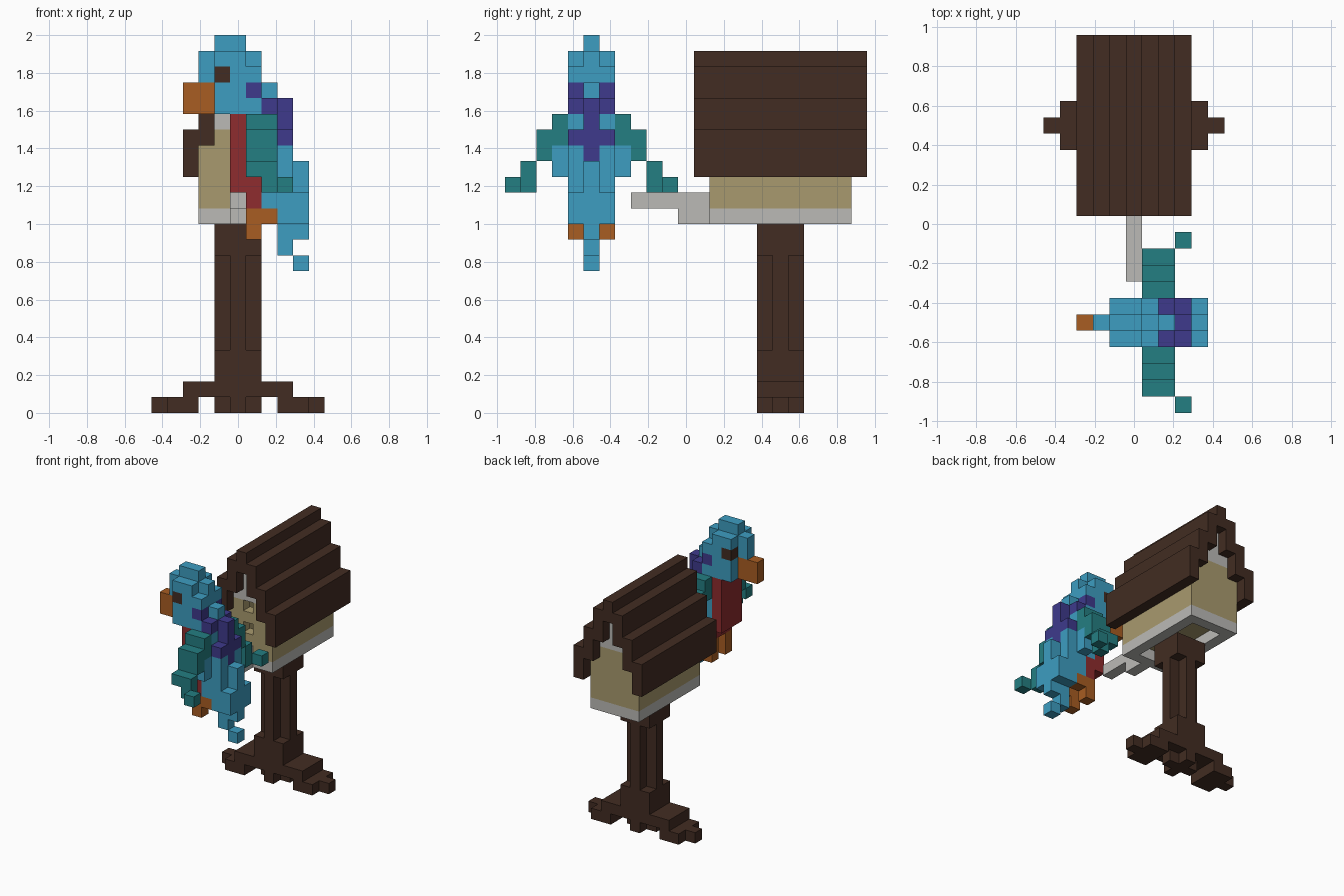
import bpy, bmesh
from mathutils import Vector

cube = bpy.data.objects.get("Cube")
if cube:
    bpy.data.objects.remove(cube, do_unlink=True)

UNIT = 1 / 12      # edge length of one block
HOUSE_Y = 6        # block row of the house and post centre
BIRD_Y = -6        # block row of the bird's centre


def colour(name, *rgb):
    linear = [((c / 255 + 0.055) / 1.055) ** 2.4 for c in rgb] + [1]
    mat = bpy.data.materials.new(name)
    mat.use_nodes = True
    mat.diffuse_color = linear
    mat.node_tree.nodes["Principled BSDF"].inputs["Base Color"].default_value = linear
    return mat


brown = colour("dark_brown", 66, 44, 34)
tan = colour("tan", 169, 154, 110)
grey = colour("pale_grey", 187, 186, 182)
blue = colour("sky_blue", 61, 157, 193)
teal = colour("teal", 36, 126, 130)
purple = colour("purple", 62, 58, 140)
red = colour("deep_red", 142, 44, 46)
orange = colour("orange", 168, 93, 34)

owner = {}         # block -> part name, None where carved empty
parts = {}         # part name -> material


def fill(name, mat, x, y, z):
    """Claim a box of blocks (inclusive ranges) not already taken."""
    if name:
        parts[name] = mat
    for i in range(x[0], x[1] + 1):
        for j in range(y[0], y[1] + 1):
            for k in range(z[0], z[1] + 1):
                owner.setdefault((i, j, k), name)


def house(name, mat, x, y, z):
    """Box with y measured from the house centre."""
    fill(name, mat, x, (HOUSE_Y + y[0], HOUSE_Y + y[1]), z)


def house_pair(name, mat, x, y, z):
    """House box mirrored left and right."""
    house(name, mat, x, y, z)
    house(name, mat, (-x[1], -x[0]), y, z)


def bird(name, mat, x, z, half=0):
    """Centred box of the bird, spreading half blocks to each side."""
    fill(name, mat, x, (BIRD_Y - half, BIRD_Y + half), z)


def bird_pair(name, mat, x, z, side):
    """Same box on both sides of the bird."""
    for s in (-side, side):
        fill(name, mat, x, (BIRD_Y + s, BIRD_Y + s), z)


MID, WIDE = (0, 0), (-1, 1)

# Post: cross-shaped shaft with square base and cap
house("post", brown, WIDE, MID, (0, 11))
house("post", brown, MID, WIDE, (0, 11))
house("post", brown, WIDE, WIDE, (1, 3))
house("post", brown, WIDE, WIDE, (10, 11))

# Feet
house_pair("feet", brown, (2, 3), WIDE, (1, 1))
house_pair("feet", brown, (3, 4), WIDE, (0, 0))
house_pair("feet", brown, (5, 5), MID, (0, 0))

# Empty spaces: recess under the floor, inside, entrance holes
house(None, None, WIDE, (-3, 3), (12, 12))
house(None, None, WIDE, (-3, 3), (14, 17))
house(None, None, MID, (-4, -4), (17, 17))
house(None, None, MID, (-4, -4), (15, 15))

# House floor, walls and gable
house("house_floor", grey, (-2, 2), (-4, 4), (12, 12))
house("house_walls", tan, (-2, 2), (-4, 4), (13, 16))
house("house_walls", tan, WIDE, (-4, 4), (17, 17))
house("gable", grey, WIDE, (-4, 4), (18, 18))
house("gable", grey, MID, (-4, 4), (19, 20))

# Perch with its bracket
house("perch", grey, MID, (-9, -5), (13, 13))
house("perch", grey, MID, (-6, -5), (12, 12))

# Stepped roof
house("roof", brown, MID, (-5, 5), (21, 22))
for step, low in ((1, 19), (2, 17), (3, 15)):
    house_pair("roof", brown, (step, step), (-5, 5), (low, low + 2))

# Head, eyes and beak
bird_pair("eyes", brown, (-1, -1), (21, 21), 1)
bird_pair("neck_marks", purple, (1, 1), (20, 20), 1)
bird("head", blue, (-1, 0), (23, 23))
bird("head", blue, (-1, 0), (22, 22), 1)
bird("head", blue, (1, 1), (22, 22))
bird("head", blue, (-1, 1), (19, 21), 1)
bird("head", blue, (-2, -2), (21, 22))
bird("beak", orange, (-3, -2), (19, 20))

# Back markings
bird_pair("back_marks", purple, (2, 2), (19, 19), 1)
bird("back_marks", purple, (3, 3), (16, 19))
bird("back_marks", purple, (3, 3), (17, 17), 1)

# Breast and legs
bird("breast", red, (0, 0), (14, 18), 1)
bird("breast", red, (1, 1), (13, 14), 1)
bird_pair("legs", orange, (1, 1), (11, 12), 1)
bird_pair("legs", orange, (2, 2), (12, 12), 1)

# Body and shoulders
bird("body", blue, (2, 2), (19, 20))
bird("body", blue, (1, 2), (13, 18), 1)
bird_pair("body", blue, (2, 2), (15, 16), 2)

# Tail
bird("tail", blue, (3, 3), (12, 16), 1)
bird("tail", blue, (3, 3), (10, 11))
bird("tail", blue, (4, 4), (12, 13), 1)
bird("tail", blue, (4, 4), (11, 15))
bird("tail", blue, (4, 4), (9, 9))

# Spread wings
bird_pair("wings", teal, (1, 2), (17, 18), 2)
bird_pair("wings", teal, (1, 2), (16, 17), 3)
bird_pair("wings", teal, (1, 2), (15, 15), 4)
bird_pair("wings", teal, (2, 2), (14, 14), 4)
bird_pair("wings", teal, (3, 3), (14, 14), 5)


def build(name, mat):
    """Skin the part's blocks wherever they meet empty space."""
    bm = bmesh.new()
    for cell, who in owner.items():
        if who != name:
            continue
        centre = Vector(cell) + Vector((0, 0, 0.5))
        for axis in range(3):
            for sign in (-1, 1):
                n, u, v = Vector(), Vector(), Vector()
                n[axis] = sign
                near = tuple(int(c + d) for c, d in zip(cell, n))
                if owner.get(near):
                    continue
                u[(axis + 1) % 3] = 0.5
                v[(axis + 2) % 3] = 0.5 * sign
                corners = (-u - v, u - v, u + v, v - u)
                bm.faces.new([bm.verts.new((centre + n / 2 + c) * UNIT) for c in corners])
    bmesh.ops.remove_doubles(bm, verts=bm.verts[:], dist=UNIT / 100)
    mesh = bpy.data.meshes.new(name)
    bm.to_mesh(mesh)
    bm.free()
    mesh.materials.append(mat)
    bpy.context.collection.objects.link(bpy.data.objects.new(name, mesh))


for part, mat in parts.items():
    build(part, mat)
